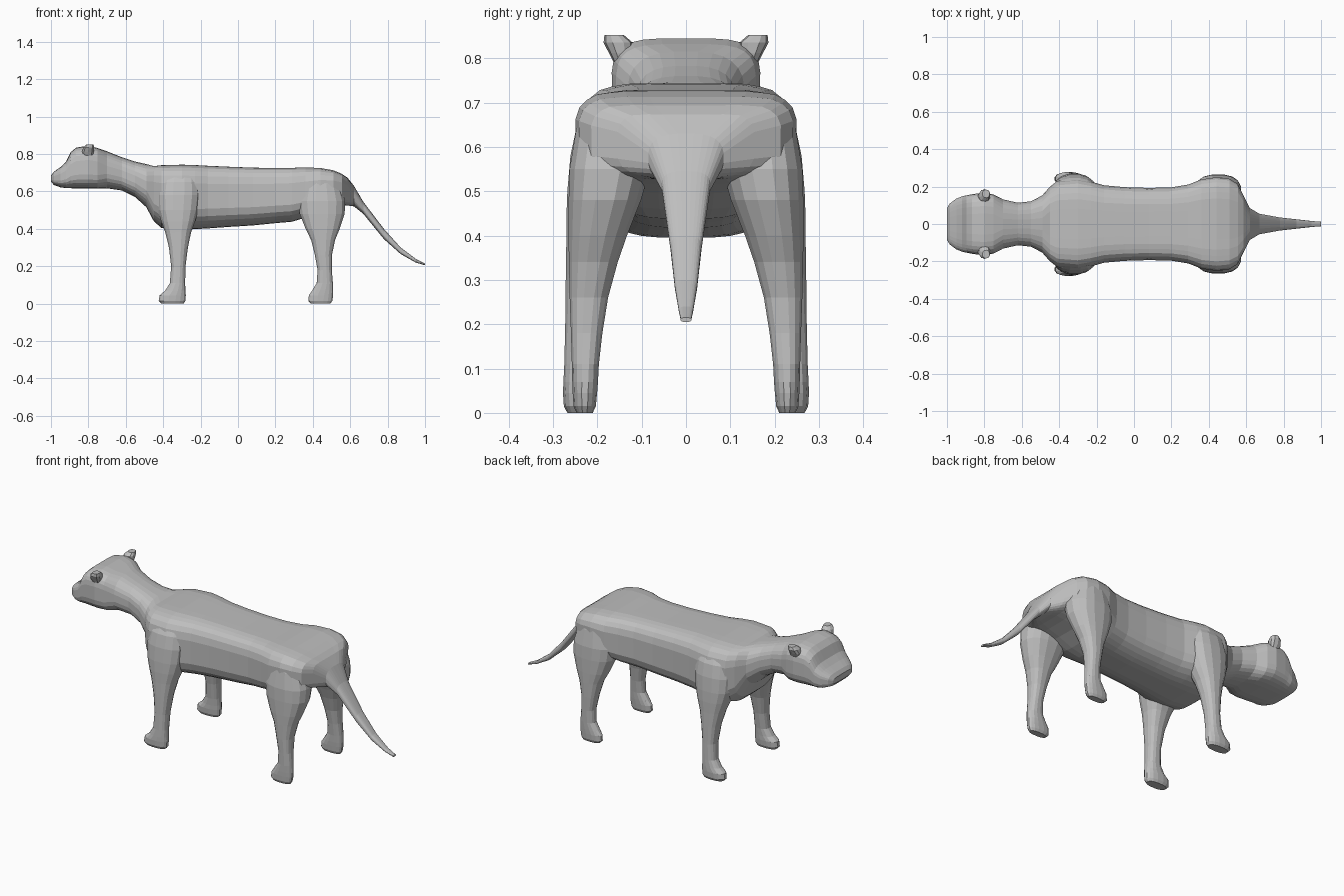
import bpy, bmesh, math

grey = bpy.data.materials.new("plain grey")
grey.diffuse_color = (0.52, 0.52, 0.52, 1)


def spow(v, n):
    return math.copysign(abs(v) ** (2 / n), v)


def loft(name, rings):
    """Skin a list of equal-sized point rings and cap both ends."""
    bm = bmesh.new()
    loops = [[bm.verts.new(p) for p in ring] for ring in rings]
    n = len(loops[0])
    for a, b in zip(loops, loops[1:]):
        for i in range(n):
            j = (i + 1) % n
            bm.faces.new((a[i], a[j], b[j], b[i]))
    bm.faces.new(loops[0])
    bm.faces.new(loops[-1])
    bmesh.ops.recalc_face_normals(bm, faces=bm.faces)
    mesh = bpy.data.meshes.new(name)
    bm.to_mesh(mesh)
    bm.free()
    mesh.materials.append(grey)
    ob = bpy.data.objects.new(name, mesh)
    bpy.context.collection.objects.link(ob)
    return ob


def body_ring(x, w, top, bottom, sides=28):
    """Upright cross-section, squarish on the back and tucked in at the belly."""
    torso = -0.47 < x < 0.59
    n = 4.6 if torso else 4.0 if x < -0.7 else 2.8
    tuck = 0.36 if torso else 0.1
    mid, half = (top + bottom) / 2, (top - bottom) / 2
    ring = []
    for i in range(sides):
        t = 2 * math.pi * (i + 0.5) / sides
        s = spow(math.sin(t), n)
        y = w * spow(math.cos(t), n)
        y *= 1 - tuck * min(0, s) ** 4            # belly tuck
        if torso:
            y *= 1 - 0.13 * max(0, s) ** 4        # rounded shoulders of the back
        dip = 0.014 * (1 - abs(y) / w) if torso and s > 0.9 else 0
        ring.append((x, y, mid + half * s - dip))
    return ring


def leg_ring(z, x0, x1, y0, y1, side, sides=16):
    """Level cross-section of a leg between the given limits."""
    ring = []
    for i in range(sides):
        t = 2 * math.pi * (i + 0.5) / sides
        x = (x0 + x1) / 2 + (x1 - x0) / 2 * spow(math.cos(t), 2.4)
        y = (y0 + y1) / 2 + (y1 - y0) / 2 * spow(math.sin(t), 2.4)
        ring.append((x, side * y, z))
    return ring


# Head, neck, torso and tail: x, half width, top, bottom
stations = [
    (-1.0, .085, .685, .652), (-.985, .110, .705, .635), (-.95, .136, .73, .622),
    (-.92, .148, .758, .618), (-.895, .154, .81, .617), (-.865, .160, .835, .616),
    (-.80, .168, .845, .615), (-.75, .158, .832, .615), (-.70, .132, .815, .616),
    (-.62, .114, .783, .605), (-.55, .122, .760, .570), (-.49, .154, .747, .515),
    (-.45, .200, .745, .440), (-.41, .232, .750, .405), (-.30, .243, .753, .395),
    (-.23, .228, .751, .398), (-.16, .208, .747, .402), (-.05, .198, .742, .410),
    (.08, .194, .737, .418), (.20, .197, .735, .430), (.29, .212, .736, .438),
    (.36, .240, .738, .460), (.44, .251, .735, .495), (.51, .243, .722, .515),
    (.555, .215, .703, .525), (.585, .155, .682, .525),
    (.62, .085, .630, .520), (.67, .055, .545, .480), (.78, .035, .400, .345),
    (.87, .025, .300, .265), (.95, .016, .240, .220), (1.0, .012, .215, .205)]
body = loft("body", [body_ring(*s) for s in stations])

# Legs: height, front, back, inner, outer
front_leg = [
    (.705, -.40, -.22, .10, .215), (.65, -.425, -.205, .09, .247),
    (.58, -.435, -.20, .09, .262), (.50, -.43, -.21, .095, .269),
    (.44, -.412, -.228, .118, .271),
    (.38, -.39, -.25, .145, .271), (.30, -.37, -.267, .172, .272),
    (.20, -.358, -.28, .192, .273), (.11, -.365, -.282, .203, .275),
    (.07, -.39, -.28, .205, .277), (.045, -.42, -.278, .205, .278),
    (.015, -.425, -.28, .208, .276), (0, -.41, -.29, .215, .268)]
hind_leg = [
    (.70, .38, .50, .10, .22), (.64, .345, .548, .08, .249),
    (.55, .32, .575, .08, .264), (.48, .328, .572, .10, .266),
    (.40, .36, .545, .132, .266), (.34, .39, .52, .153, .265),
    (.26, .41, .503, .175, .263), (.18, .425, .502, .188, .26),
    (.11, .42, .508, .196, .258), (.07, .395, .51, .198, .257),
    (.045, .378, .51, .20, .256), (.015, .375, .505, .203, .254), (0, .39, .495, .21, .247)]
# Small ear hugging the top corner of the head
ear = [(.79, -.825, -.775, .12, .163), (.812, -.835, -.77, .12, .174),
       (.835, -.828, -.768, .12, .186), (.852, -.81, -.772, .14, .184)]

parts = []
for side, label in ((-1, "right"), (1, "left")):
    for kind, rows in (("front", front_leg), ("hind", hind_leg)):
        parts.append(loft(f"{label}_{kind}_leg", [leg_ring(*r, side) for r in rows]))
    parts.append(loft(f"{label}_ear", [leg_ring(*r, side, 10) for r in ear]))

# Weld limbs and ears to the body
bpy.context.view_layer.objects.active = body
for part in parts:
    mod = body.modifiers.new("weld", "BOOLEAN")
    mod.operation = "UNION"
    mod.solver = "EXACT"
    mod.object = part
    bpy.ops.object.modifier_apply(modifier=mod.name)
    bpy.data.objects.remove(part)
body.name = "four_legged_animal"
